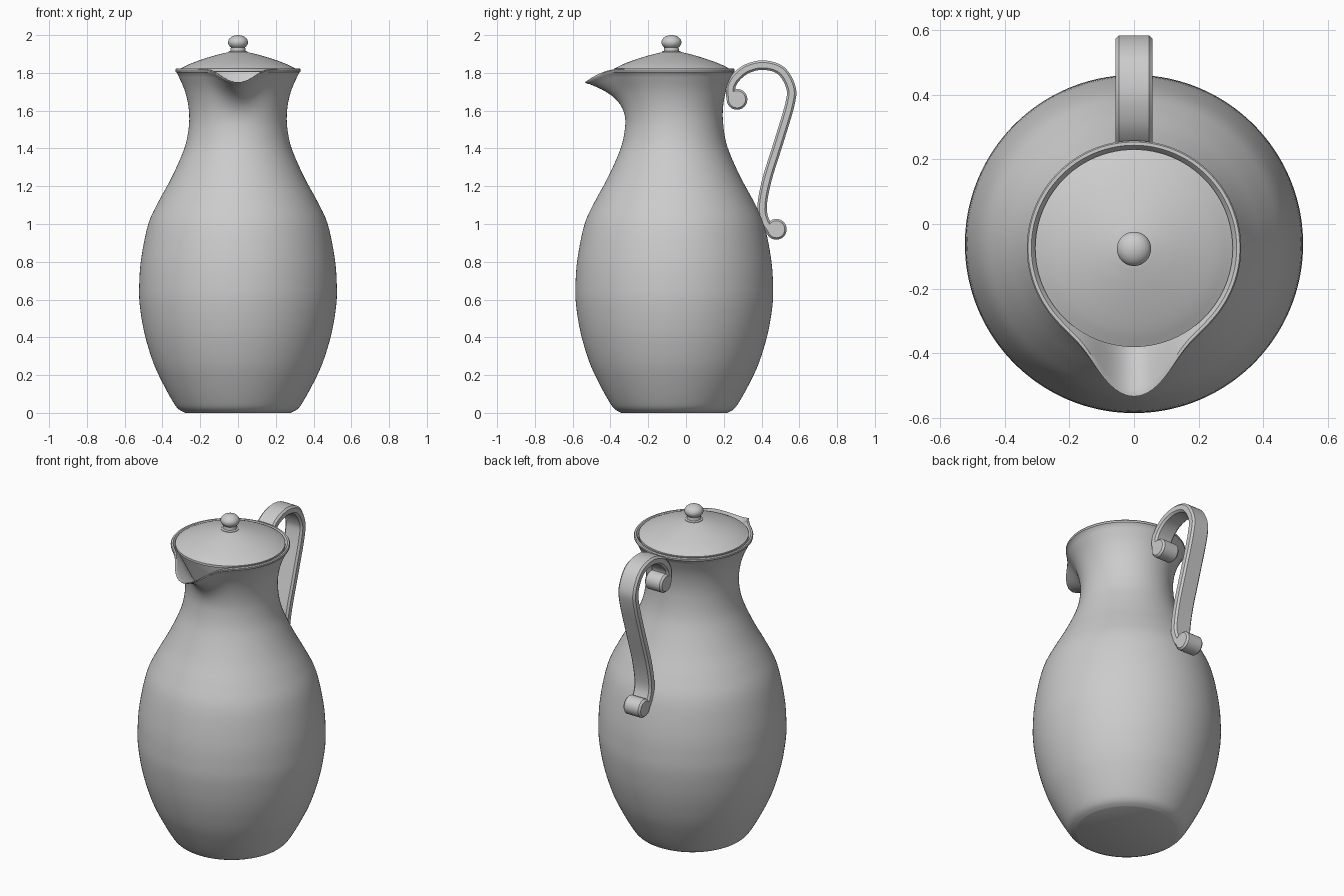
import bpy
import bmesh
import math
from mathutils import Vector

cube = bpy.data.objects.get("Cube")
if cube:
    bpy.data.objects.remove(cube, do_unlink=True)

grey = bpy.data.materials.new("plain grey")
grey.use_nodes = True
grey.diffuse_color = (0.6, 0.6, 0.6, 1)
grey.node_tree.nodes["Principled BSDF"].inputs["Base Color"].default_value = (0.6, 0.6, 0.6, 1)


def smooth_path(points, steps):
    """Catmull-Rom curve through 2D points."""
    pts = [Vector(p) for p in points]
    pts = [2 * pts[0] - pts[1]] + pts + [2 * pts[-1] - pts[-2]]
    out = []
    for a, b, c, d in zip(pts, pts[1:], pts[2:], pts[3:]):
        for i in range(steps):
            t = i / steps
            out.append(0.5 * (2 * b + (c - a) * t + (2 * a - 5 * b + 4 * c - d) * t ** 2
                              + (3 * b - a - 3 * c + d) * t ** 3))
    return out + [pts[-2]]


def loft(name, rings, angle=35):
    """Skin closed rings of points and cap both ends."""
    bm = bmesh.new()
    loops = [[bm.verts.new(p) for p in ring] for ring in rings]
    n = len(loops[0])
    for low, high in zip(loops, loops[1:]):
        for i in range(n):
            j = (i + 1) % n
            bm.faces.new((low[i], low[j], high[j], high[i]))
    bm.faces.new(loops[0][::-1])
    bm.faces.new(loops[-1])
    bmesh.ops.recalc_face_normals(bm, faces=bm.faces)
    mesh = bpy.data.meshes.new(name)
    bm.to_mesh(mesh)
    bm.free()
    mesh.materials.append(grey)
    obj = bpy.data.objects.new(name, mesh)
    bpy.context.collection.objects.link(obj)
    bpy.ops.object.select_all(action="DESELECT")
    bpy.context.view_layer.objects.active = obj
    obj.select_set(True)
    bpy.ops.object.shade_smooth_by_angle(angle=math.radians(angle))
    return obj


def turned(name, profile, centre_y, segments=96, shape=None):
    """Lathe a (radius, height) profile; shape can push points about."""
    rings = []
    for r, z in profile:
        ring = []
        for i in range(segments):
            a = math.tau * i / segments
            pr, pz, py = shape(r, z, a) if shape else (r, z, 0)
            ring.append((pr * math.sin(a), centre_y + py - pr * math.cos(a), pz))
        rings.append(ring)
    return loft(name, rings)


def spout(r, z, a):
    """Pull the front of the neck out and down into a pouring lip."""
    s = max(0, (z - 1.53) / 0.29)
    off = math.degrees(min(a, math.tau - a))
    out = 0.13 * s ** 2.2 * math.exp(-0.5 * (off / 14) ** 2)
    dip = 0.07 * s ** 2 * math.exp(-0.5 * (off / 11) ** 2)
    return r + out, z - dip, -0.012 * s


# Jug body: outer wall, rim and inner wall in one turned shell
outer = [(0.28, 0), (0.315, 0.02), (0.345, 0.06), (0.40, 0.16), (0.45, 0.27), (0.495, 0.42),
         (0.52, 0.57), (0.523, 0.68), (0.512, 0.82), (0.475, 1.0), (0.42, 1.12), (0.36, 1.23),
         (0.308, 1.34), (0.275, 1.43), (0.259, 1.53), (0.262, 1.62), (0.283, 1.71), (0.323, 1.8)]
wall = smooth_path(outer, 4)
rim = [(0.331, 1.806), (0.332, 1.816), (0.328, 1.822), (0.318, 1.822), (0.313, 1.816)]
inner = [Vector((p.x - 0.025, p.y)) for p in wall[::-1] if 0.05 < p.y < 1.79]
turned("jug_body", wall + [Vector(p) for p in rim] + inner, -0.062, 144, spout)

# Lid with a shallow dome
dome = smooth_path([(0.306, 1.822), (0.26, 1.845), (0.2, 1.868), (0.12, 1.893), (0.05, 1.91)], 4)
turned("lid", [Vector((0.3, 1.805)), Vector((0.306, 1.808))] + dome, -0.075)

# Knob: short stem with collar and a flattened ball
stem = [(0.05, 1.9), (0.05, 1.913), (0.04, 1.917), (0.038, 1.935)]
ball = [(0.053 * math.cos(t), 1.962 + 0.038 * math.sin(t))
        for t in (math.radians(d) for d in range(-45, 90, 9))]
turned("lid_knob", stem + ball + [(0.002, 2.0)], -0.077, 48)

# Handle strap: chamfered flat section swept along an S curve
path = smooth_path([(0.238, 1.67), (0.238, 1.73), (0.27, 1.782), (0.328, 1.824), (0.413, 1.841),
                    (0.503, 1.812), (0.555, 1.724), (0.55, 1.634), (0.492, 1.438), (0.429, 1.236),
                    (0.403, 1.093), (0.418, 1.013), (0.455, 0.96)], 6)
W, T, B = 0.058, 0.025, 0.011
corners = [(W, T - B), (W - B, T), (B - W, T), (-W, T - B),
           (-W, B - T), (B - W, -T), (W - B, -T), (W, B - T)]
sections = []
for i, p in enumerate(path):
    along = (path[min(i + 1, len(path) - 1)] - path[max(i - 1, 0)]).normalized()
    side = Vector((-along.y, along.x))
    sections.append([(x, *(p + side * t)) for x, t in corners])
loft("handle_strap", sections)

# Rolled scroll at each end of the strap
for name, y, z in (("upper_scroll", 0.27, 1.66), ("lower_scroll", 0.478, 0.972)):
    rings = []
    for x, r in ((-W, 0.045), (B - W, 0.055), (W - B, 0.055), (W, 0.045)):
        rings.append([(x, y + r * math.cos(math.tau * k / 32), z + r * math.sin(math.tau * k / 32))
                      for k in range(32)])
    loft(name, rings)
